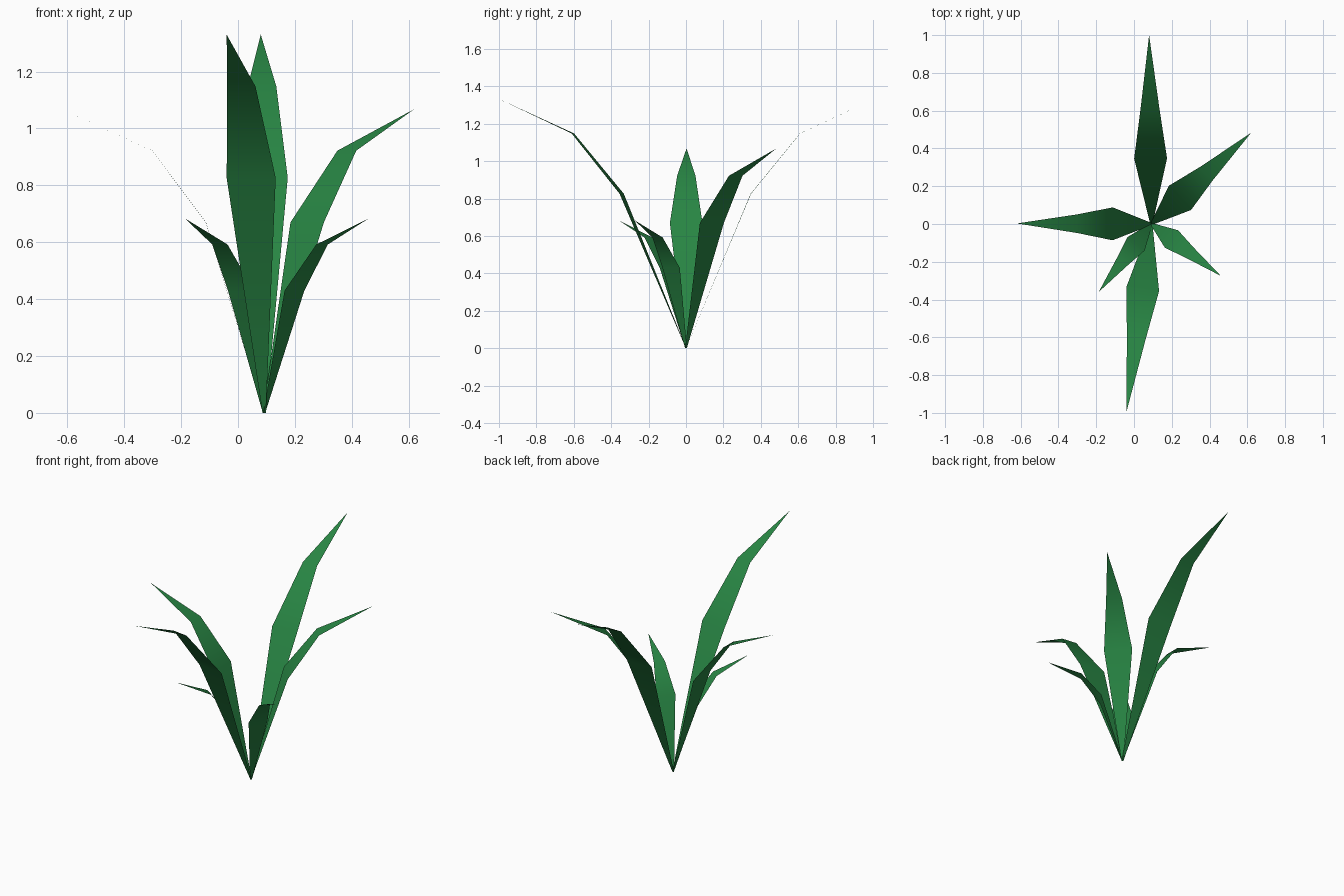
import bpy
from mathutils import Vector

if "Cube" in bpy.data.objects:
    bpy.data.objects.remove(bpy.data.objects["Cube"])

green = bpy.data.materials.new("leaf green")
green.diffuse_color = (0.021, 0.235, 0.057, 1)
green.use_nodes = True
green.node_tree.nodes["Principled BSDF"].inputs["Base Color"].default_value = green.diffuse_color

ROOT = Vector((0.092, 0, 0))


def leaf(name, tip, wide, bend):
    """Thin blade from the root; wide and bend are (reach, height, half width)."""
    tip = Vector(tip)
    out = Vector((tip.x - ROOT.x, tip.y, 0)).normalized()
    side = Vector((-out.y, out.x, 0))
    verts = []
    for reach, height, half in ((0, 0, 0.006), wide, bend):
        centre = ROOT + out * reach + Vector((0, 0, height))
        verts += [centre + side * half, centre - side * half]
    verts.append(tip)
    faces = [(1, 3, 2, 0), (3, 5, 4, 2), (5, 6, 4)]
    mesh = bpy.data.meshes.new(name)
    mesh.from_pydata(verts, [], faces)
    mesh.materials.append(green)
    mesh.shade_smooth()
    bpy.context.collection.objects.link(bpy.data.objects.new(name, mesh))


# Two tall leaves
tall = ((0.347, 0.826, 0.087), (0.61, 1.148, 0.05))
leaf("tall_leaf_back", (0.08, 1.0, 1.33), *tall)
leaf("tall_leaf_front", (-0.04, -0.995, 1.33), *tall)

# Two middle leaves
middle = ((0.205, 0.67, 0.087), (0.394, 0.922, 0.049))
leaf("middle_leaf_left", (-0.62, 0.003, 1.068), *middle)
leaf("middle_leaf_right", (0.62, 0.483, 1.068), *middle)

# Two short leaves
short = ((0.133, 0.43, 0.058), (0.254, 0.592, 0.034))
leaf("short_leaf_right", (0.46, -0.275, 0.684), *short)
leaf("short_leaf_left", (-0.187, -0.36, 0.684), *short)
